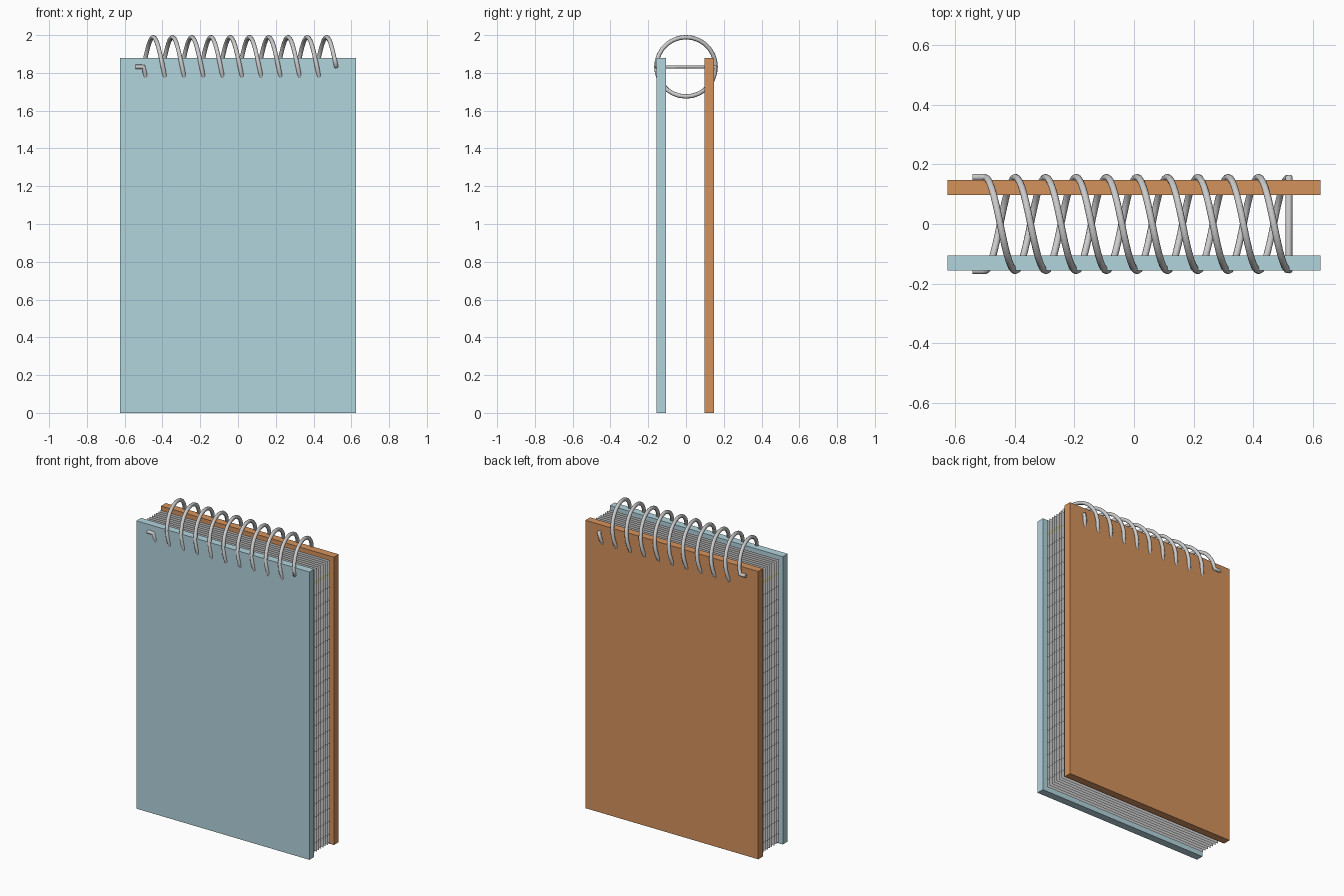
import bpy, bmesh, math

if "Cube" in bpy.data.objects:
    bpy.data.objects.remove(bpy.data.objects["Cube"])

R, WIRE, ZC = 0.157, 0.0115, 1.832      # coil path radius, wire radius, coil axis height
X0, X1, TURNS = -0.50, 0.52, 5


def material(name, rgb):
    m = bpy.data.materials.new(name)
    m.diffuse_color = (*rgb, 1)
    m.use_nodes = True
    m.node_tree.nodes["Principled BSDF"].inputs["Base Color"].default_value = m.diffuse_color
    return m


def cover(name, y0, y1, rgb):
    bpy.ops.mesh.primitive_cube_add(size=1, location=(0, (y0 + y1) / 2, 0.94))
    ob = bpy.context.object
    ob.name = name
    ob.scale = (1.25, y1 - y0, 1.88)
    bpy.ops.object.transform_apply(location=False, rotation=False, scale=True)
    ob.data.materials.append(material(name + "_card", rgb))


# Stiff covers
cover("front_cover", -0.156, -0.106, (0.45, 0.66, 0.73))
cover("back_cover", 0.097, 0.147, (0.66, 0.29, 0.11))

# Ruled sheet: paper strips alternating with thin printed lines
bottom, top, header, step, line = 0.015, 1.865, 1.775, 0.085, 0.007
rows = [(top, 0)]
for i in range(21):
    z = header - i * step
    if z - line > bottom:
        rows += [(z, 2 if i == 0 else 1), (z - line, 0)]
rows.append((bottom, 0))
bm = bmesh.new()
pairs = [[bm.verts.new((x, 0, z)) for x in (-0.612, 0.612)] for z, _ in rows]
for a, b, row in zip(pairs, pairs[1:], rows):
    f = bm.faces.new((b[0], b[1], a[1], a[0]))
    f.material_index = row[1]
mesh = bpy.data.meshes.new("pages")
bm.to_mesh(mesh)
bm.free()
for name, rgb in (("paper", (0.8, 0.8, 0.8)), ("rule_line", (0.25, 0.25, 0.27)),
                  ("header_line", (0.5, 0.5, 0.05))):
    mesh.materials.append(material(name, rgb))
pages = bpy.data.objects.new("pages", mesh)
bpy.context.collection.objects.link(pages)
pages.location.y = -0.084

# Stack of loose sheets between the covers
arr = pages.modifiers.new("stack", 'ARRAY')
arr.count = 8
arr.use_relative_offset = False
arr.use_constant_offset = True
arr.constant_offset_displace = (0, 0.0228, 0)


# Double-helix wire: each strand starts with a short hook at the left
def strand(phase):
    side = math.cos(phase)
    pts = [(-0.542, side * R, ZC), (-0.512, side * R, ZC)]
    n = TURNS * 28
    for i in range(n + 1):
        a = phase + math.tau * TURNS * i / n
        pts.append((X0 + (X1 - X0) * i / n, R * math.cos(a), ZC + R * math.sin(a)))
    return pts


# The two strands are joined by a straight bar at the right end
path = strand(0) + strand(math.pi)[::-1]
cu = bpy.data.curves.new("spiral_wire", 'CURVE')
cu.dimensions = '3D'
cu.bevel_depth = WIRE
cu.bevel_resolution = 3
cu.use_fill_caps = True
sp = cu.splines.new('POLY')
sp.points.add(len(path) - 1)
for p, co in zip(sp.points, path):
    p.co = (*co, 1)
sp.use_smooth = True
wire = bpy.data.objects.new("spiral_wire", cu)
bpy.context.collection.objects.link(wire)
